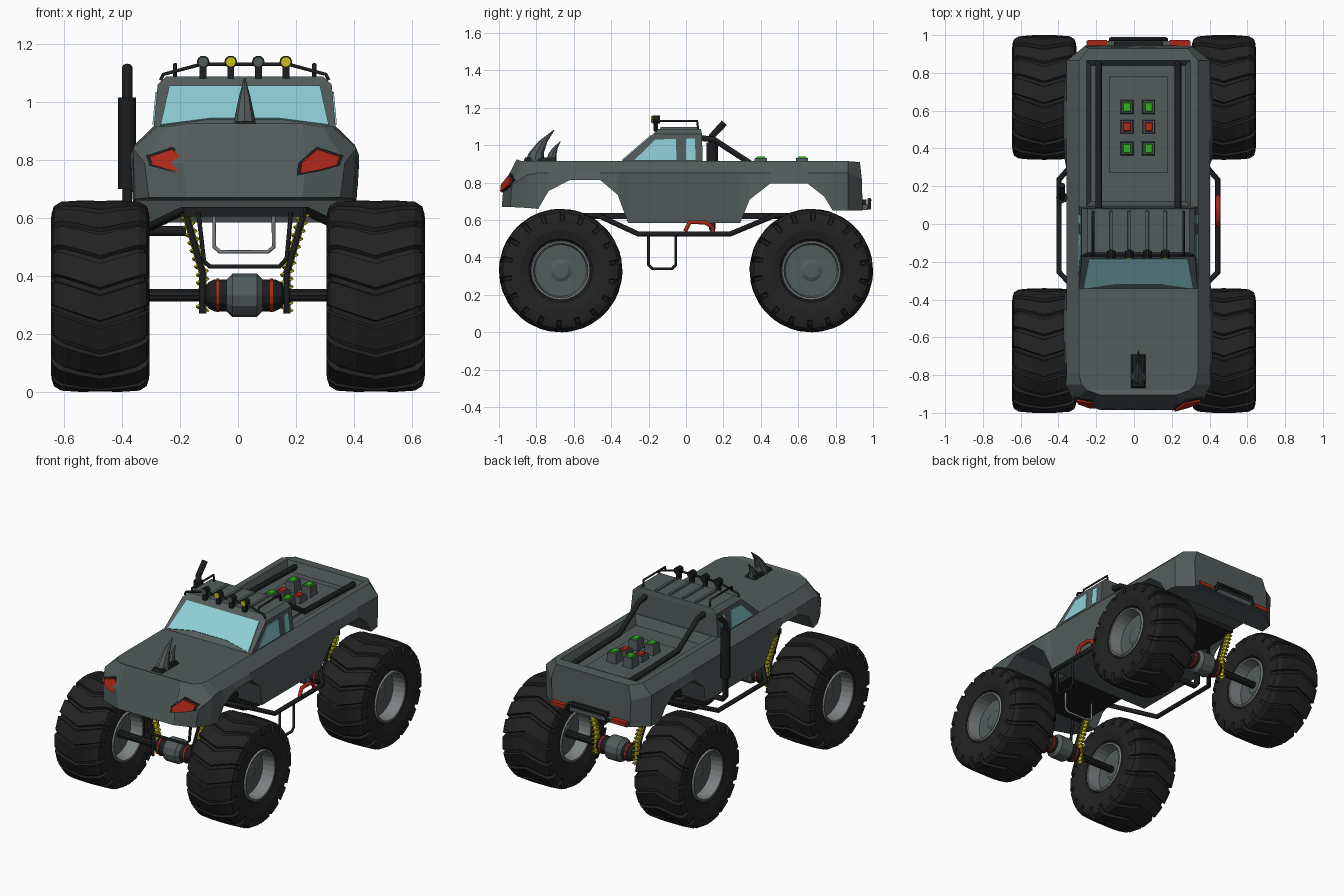
import bpy, bmesh, math
from mathutils import Vector
from mathutils.bvhtree import BVHTree

if "Cube" in bpy.data.objects:
    bpy.data.objects.remove(bpy.data.objects["Cube"])

CX = 0.023  # the body sits slightly right of the wheels' centre line

def material(name, col):
    m = bpy.data.materials.new(name)
    m.diffuse_color = (*col, 1)
    m.use_nodes = True
    m.node_tree.nodes["Principled BSDF"].inputs["Base Color"].default_value = m.diffuse_color
    return m

GREY = material("body grey", (0.085, 0.105, 0.105))
BLACK = material("tyre black", (0.016, 0.016, 0.016))
DARK = material("frame dark", (0.012, 0.013, 0.014))
GLASS = material("window glass", (0.27, 0.62, 0.66))
RED = material("signal red", (0.42, 0.02, 0.01))
YELLOW = material("spring yellow", (0.60, 0.52, 0.01))
GREEN = material("lamp green", (0.03, 0.45, 0.01))
STEEL = material("rim steel", (0.20, 0.22, 0.22))

def finish(name, bm, mat):
    bmesh.ops.recalc_face_normals(bm, faces=bm.faces[:])
    me = bpy.data.meshes.new(name)
    bm.to_mesh(me)
    bm.free()
    me.materials.append(mat)
    ob = bpy.data.objects.new(name, me)
    bpy.context.collection.objects.link(ob)
    return ob

def loft(name, rings, mat, closed=False, caps=True):
    bm = bmesh.new()
    vs = [[bm.verts.new(p) for p in r] for r in rings]
    n = len(vs[0])
    pairs = list(zip(vs, vs[1:])) + ([(vs[-1], vs[0])] if closed else [])
    for a, b in pairs:
        for i in range(n):
            bm.faces.new((a[i], a[(i + 1) % n], b[(i + 1) % n], b[i]))
    if caps and not closed:
        bm.faces.new(vs[0])
        bm.faces.new(vs[-1])
    return finish(name, bm, mat)

def box(name, lo, hi, mat, taper=0.0):
    (a, b, c), (d, e, f) = lo, hi
    t = taper
    low = [(a, b, c), (d, b, c), (d, e, c), (a, e, c)]
    top = [(a + t, b + t, f), (d - t, b + t, f), (d - t, e - t, f), (a + t, e - t, f)]
    return loft(name, [low, top], mat)

def lathe(name, profile, centre, mat, segs=24):
    # revolve (x, r) points around the x axis
    cx, cy, cz = centre
    ts = [2 * math.pi * i / segs for i in range(segs)]
    rings = [[(cx + x, cy + r * math.cos(t), cz + r * math.sin(t)) for t in ts] for x, r in profile]
    return loft(name, rings, mat)

def tube(name, pts, r, mat, res=1):
    cu = bpy.data.curves.new(name, 'CURVE')
    cu.dimensions = '3D'
    cu.bevel_depth = r
    cu.bevel_resolution = res
    cu.use_fill_caps = True
    s = cu.splines.new('POLY')
    s.points.add(len(pts) - 1)
    for p, q in zip(s.points, pts):
        p.co = (*q, 1)
    cu.materials.append(mat)
    tmp = bpy.data.objects.new(name, cu)
    bpy.context.collection.objects.link(tmp)
    dg = bpy.context.evaluated_depsgraph_get()
    me = bpy.data.meshes.new_from_object(tmp.evaluated_get(dg))
    bpy.data.objects.remove(tmp)
    ob = bpy.data.objects.new(name, me)
    bpy.context.collection.objects.link(ob)
    return ob

# Body shell: yb ym yt | zb zm zt | wb wm wt (bottom, middle, top)
stations = [(-.985, -.975, -.905, .67, .79, .925, .20, .21, .20),
            (-.94, -.93, -.88, .67, .79, .915, .33, .345, .27),
            (-.85, -.85, -.85, .665, .84, .915, .375, .385, .30)]
for y, z, w in [(-.79, .66, .385), (-.735, .755, .392), (-.62, .815, .395), (-.46, .815, .395),
                (-.365, .735, .39), (-.31, .585, .365), (.29, .585, .365), (.34, .71, .39),
                (.45, .795, .395), (.65, .795, .395), (.74, .725, .39), (.785, .65, .385),
                (.865, .65, .375)]:
    stations.append((y, y, y, z, .852, .915, w, .38, .315))
stations.append((.945, .94, .93, .65, .82, .91, .28, .285, .26))
rings = []
for yb, ym, yt, zb, zm, zt, wb, wm, wt in stations:
    half = [(wb, yb, zb), (wm, ym, zm), (wt, yt, zt)]
    rings.append([(CX + x, y, z) for x, y, z in half] +
                 [(CX - x, y, z) for x, y, z in reversed(half)])
body = loft("body_shell", rings, GREY)
skin = BVHTree.FromPolygons([v.co for v in body.data.vertices],
                            [p.vertices for p in body.data.polygons])
# Hollow out the cargo bed
cutter = box("bed_cutter", (CX - .25, .12, .855), (CX + .25, .84, 1.0), GREY, -.06)
mod = body.modifiers.new("bed", 'BOOLEAN')
mod.operation = 'DIFFERENCE'
mod.object = cutter
dg = bpy.context.evaluated_depsgraph_get()
body.data = bpy.data.meshes.new_from_object(body.evaluated_get(dg))
body.modifiers.clear()
bpy.data.objects.remove(cutter)

# Cab with chamfered roof
def cab_ring(w, y0, y1, z):
    return [(CX - w, y0, z), (CX + w, y0, z), (CX + w, y1, z), (CX - w, y1, z)]
loft("cab", [cab_ring(.315, -.36, .09, .90), cab_ring(.30, -.175, .085, 1.06),
             cab_ring(.27, -.15, .08, 1.088)], GREY)

def prism(name, pts, off, mat):
    return loft(name, [pts, [tuple(Vector(p) + Vector(off)) for p in pts]], mat)

# Windows
def shield(x, z):
    return (CX + x, -.36 + (z - .90) * .185 / .16, z)
prism("windshield", [shield(-.29, .918), shield(-.12, .94), shield(.12, .94), shield(.29, .918),
                     shield(.26, 1.052), shield(-.26, 1.052)], (0, -.004, .004), GLASS)
for s in (-1, 1):
    for nm, yz in (("door_window", [(-.275, .922), (-.05, .922), (-.055, 1.035), (-.165, 1.03)]),
                   ("rear_window", [(.0, .922), (.052, .922), (.047, 1.035), (.0, 1.035)])):
        prism(nm, [(CX + s * (.315 - (z - .90) * .094), y, z) for y, z in yz], (s * .005, 0, 0), GLASS)

# Headlights projected onto the nose
eye = [(.33, .812), (.25, .838), (.195, .79), (.19, .752), (.26, .765), (.32, .782)]
mx, mz = .26, .79
for s in (-1, 1):
    for nm, k, d, mat in (("headlight_rim", 1.15, .009, DARK), ("headlight", .97, .016, RED)):
        pts = []
        for x, z in eye:
            px, pz = CX + s * (mx + (x - mx) * k), mz + (z - mz) * k
            hit = skin.ray_cast(Vector((px, -2, pz)), Vector((0, 1, 0)))[0]
            pts.append((px, (hit.y if hit else -.93) - d, pz))
        prism(nm, pts, (0, .012, 0), mat)

# Hood horns
def horn(name, path):
    rings = []
    for y, z, r in path:
        rings.append([(CX + r * .8 * math.cos(a), y + r * math.sin(a), z)
                      for a in [math.pi * i / 4 for i in range(8)]])
    loft(name, rings, GREY)
horn("front_horn", [(-.81, .91, .052), (-.80, .96, .040), (-.765, 1.02, .024), (-.705, 1.082, .003)])
horn("small_horn", [(-.72, .91, .028), (-.715, .95, .022), (-.70, .985, .014), (-.672, 1.02, .002)])
box("horn_base", (CX - .04, -.87, .91), (CX + .04, -.69, .935), DARK, .01)

# Roof rack, ribs and lamps
rack = [(-.29, 1.075), (-.28, 1.095), (-.15, 1.13), (.15, 1.13), (.28, 1.095), (.29, 1.075)]
tube("rack_front_bar", [(CX + x, -.165, z) for x, z in rack], .007, DARK)
for s in (-1, 1):
    tube("rack_side_bar", [(CX + s * .24, -.165, 1.105), (CX + s * .24, -.16, 1.13),
                           (CX + s * .24, .06, 1.13), (CX + s * .24, .065, 1.08)], .007, DARK)
for i in range(4):
    x = -.12 + i * .095
    box("roof_rib", (x - .012, -.14, 1.08), (x + .012, .07, 1.097), GREY, .004)
    box("lamp_stand", (x - .012, -.175, 1.08), (x + .012, -.15, 1.13), DARK)
    for nm, r, y0, y1, mat in (("lamp_shell", .022, -.18, -.14, DARK),
                               ("lamp_lens", .018, -.186, -.178, YELLOW if i % 2 else GREY)):
        loft(nm, [[(x + r * math.cos(t * math.pi / 5), y, 1.138 + r * math.sin(t * math.pi / 5))
                   for t in range(10)] for y in (y0, y1)], mat)

# Bed: roll bars, deck plate, switch boxes
for s in (-1, 1):
    tube("roll_bar", [(CX + s * .21, y, z) for y, z in
                      [(.07, 1.04), (.15, 1.03), (.35, .90), (.88, .885)]], .018, DARK)
box("deck_plate", (CX - .155, .27, .85), (CX + .155, .78, .868), GREY)
for y, top, mat in ((.40, .932, GREEN), (.515, .905, RED), (.62, .932, GREEN)):
    for x in (-.037, .078):
        box("switch_box", (x - .035, y - .037, .86), (x + .035, y + .037, top), GREY, .005)
        box("switch_lamp", (x - .021, y - .024, top), (x + .021, y + .024, top + .008), mat, .003)

# Tail light strip and rear bumper
box("tail_light", (CX - .275, .935, .655), (CX + .275, .968, .68), GREY)
for s in (-1, 1):
    a, b = sorted((CX + s * .165, CX + s * .27))
    box("tail_lens", (a, .94, .662), (b, .973, .684), RED)
tube("rear_bumper", [(CX - .15, .94, .665), (CX - .145, .98, .665), (CX - .13, .98, .71),
                     (CX + .13, .98, .71), (CX + .145, .98, .665), (CX + .15, .94, .665)], .011, DARK)
box("tail_plate", (CX - .13, .94, .67), (CX + .13, .965, .71), DARK)

# Chassis, side rails, step, handle
box("chassis", (CX - .205, -.72, .605), (CX + .205, .72, .638), DARK)
for s in (-1, 1):
    rail = [(.20, -.54, .625), (.21, -.47, .625), (.42, -.255, .525),
            (.42, .235, .525), (.21, .475, .625), (.20, .60, .625)]
    tube("side_rail", [(CX + s * x, y, z) for x, y, z in rail], .015, DARK)
tube("side_step", [(.44, y, z) for y, z in [(-.2, .52), (-.2, .36), (-.18, .34), (-.075, .34),
                                           (-.055, .36), (-.055, .52)]], .009, DARK)
tube("side_handle", [(.445, y, z) for y, z in [(-.005, .54), (.02, .588), (.10, .588),
                                              (.14, .565), (.145, .535)]], .013, RED)
tube("front_hoop", [(CX + x, -.74, z) for x, z in [(-.16, .62), (-.14, .45), (-.12, .432),
                                                  (.12, .432), (.145, .46), (.16, .62)]], .009, DARK)
tube("skid_hoop", [(CX + x, -.5, z) for x, z in [(-.105, .62), (-.105, .50), (-.085, .483),
                                                (.08, .483), (.10, .50), (.10, .62)]], .007, STEEL)

# Exhaust stack
tube("exhaust_pipe", [(-.18, .14, .555), (-.36, .14, .555), (-.382, .14, .58), (-.382, .14, 1.05),
                      (-.382, .205, 1.12)], .018, DARK, 2)
tube("exhaust_muffler", [(-.382, .14, .70), (-.382, .14, 1.015)], .031, DARK, 2)

# Axles, differentials and springs
for y in (-.67, .67):
    c = (0, y, .333)
    lathe("axle", [(-.40, .023), (.40, .023)], c, DARK, 10)
    d = (CX, y, .333)
    lathe("diff_housing", [(-.135, .03), (-.125, .045), (-.105, .055), (.105, .055), (.125, .045),
                           (.135, .03)], d, DARK, 12)
    lathe("diff_ball", [(-.062, .055), (-.042, .075), (.042, .075), (.062, .055)], d, GREY, 12)
    for s in (-1, 1):
        lathe("diff_ring", [(s * .088, .058), (s * .098, .058)], d, RED, 12)
        arm = [(.145, .27), (.145, .41), (.205, .62)]
        tube("strut", [(CX + s * x, y - .03, z) for x, z in arm], .010, DARK)
        tube("spring_core", [(CX + s * x, y + .015, z) for x, z in arm], .013, YELLOW)
        coil = []
        for i in range(97):
            z = .28 + .33 * i / 96
            x = .145 + max(0, z - .41) * .286
            a = i * math.pi / 4
            coil.append((CX + s * x + .019 * math.cos(a), y + .015 + .022 * math.sin(a), z))
        tube("spring", coil, .005, YELLOW, 0)

# Wheels: chevron-lugged tyre, steel barrel, grey disc
LUGS = 18
half = [(.125, .150, 0), (.155, .17, 0), (.169, .215, 0), (.170, .265, 0), (.168, .285, .012),
        (.160, .310, .016), (.135, .326, .016), (.07, .330, .014)]
profile = [(-x, r, h) for x, r, h in half] + [(0, .330, .012)] + half[::-1]
pitch = 2 * math.pi / LUGS
for sx in (-1, 1):
    for y in (-.67, .67):
        c = (sx * .475, y, .33)
        rings = []
        for k in range(LUGS):
            for f, low in ((0, 0), (.74, 0), (.80, 1), (.96, 1)):
                ring = []
                for x, r, h in profile:
                    a = (k + f) * pitch - .16 * min(abs(x), .16) / .16
                    rr = r - h * low
                    xx = x * (1 - (.05 if h and abs(x) > .13 else 0) * low)
                    ring.append((c[0] + xx, c[1] + rr * math.cos(a), c[2] + rr * math.sin(a)))
                rings.append(ring)
        loft("tyre", rings, BLACK, closed=True)
        for s in (-1, 1):
            lathe("rim_barrel", [(s * .05, .155), (s * .150, .160), (s * .158, .155), (s * .156, .146),
                                 (s * .07, .138), (s * .05, .138)], c, STEEL, 28)
        lathe("wheel_disc", [(-.075, .139), (.075, .139)], c, GREY, 28)
        lathe("hub_cap", [(-.09, .04), (-.08, .06), (.08, .06), (.09, .04)], c, GREY, 12)
